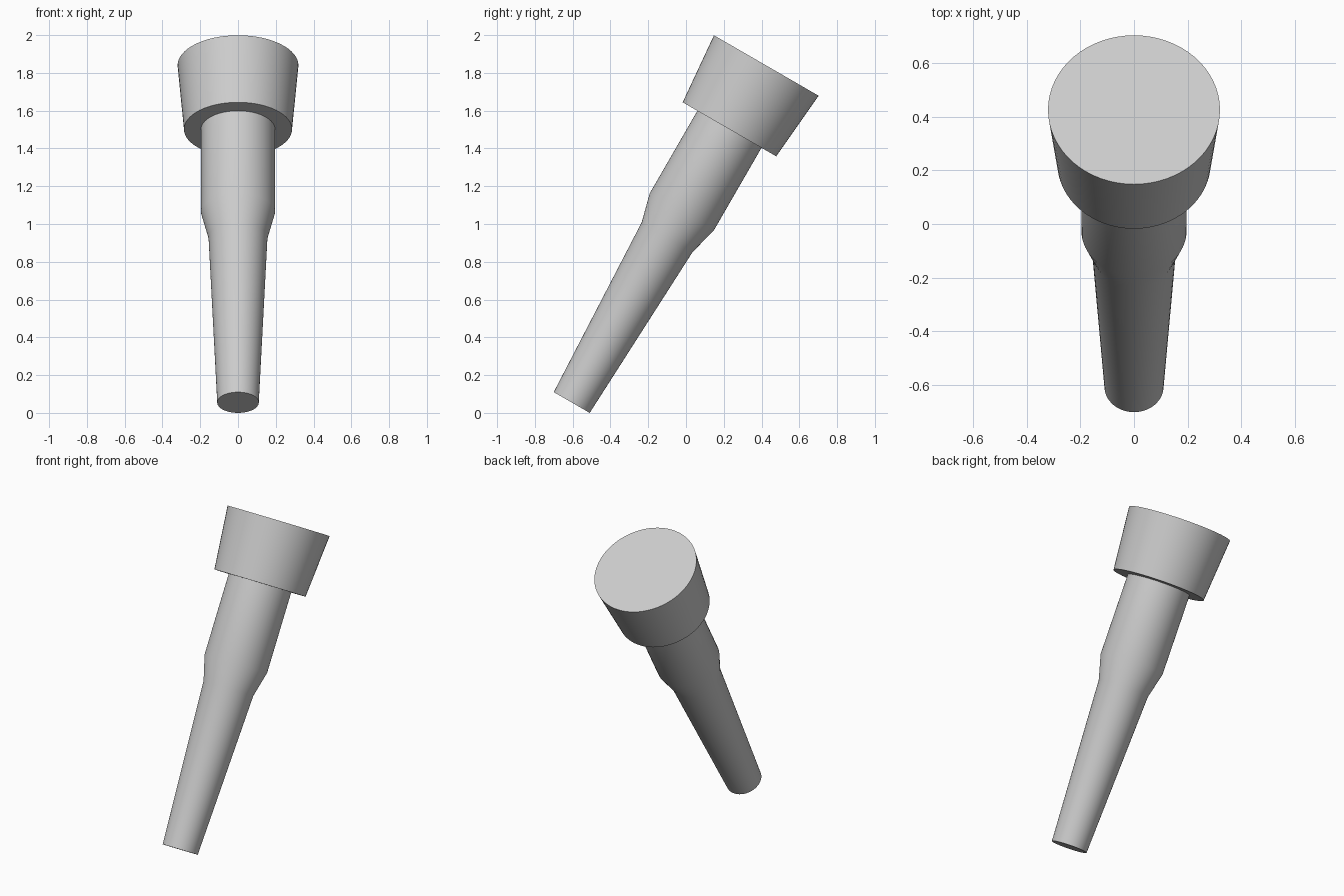
import bpy, bmesh, math
from mathutils import Matrix, Vector

cube = bpy.data.objects.get("Cube")
if cube:
    bpy.data.objects.remove(cube, do_unlink=True)

SIDES = 64
# The whole model leans 30 degrees towards the back
LEAN = Matrix.Translation(Vector((0, -0.605, 0.055))) @ Matrix.Rotation(math.radians(-30), 4, 'X')

grey = bpy.data.materials.new("plain grey")
grey.use_nodes = True
grey.diffuse_color = (0.6, 0.6, 0.6, 1)
grey.node_tree.nodes["Principled BSDF"].inputs["Base Color"].default_value = (0.6, 0.6, 0.6, 1)


def turned_part(name, profile):
    """Closed solid turned from (radius, height) pairs, listed bottom to top."""
    bm = bmesh.new()
    rings = []
    for radius, height in profile:
        angles = [2 * math.pi * i / SIDES for i in range(SIDES)]
        rings.append([bm.verts.new((radius * math.cos(a), radius * math.sin(a), height))
                      for a in angles])
    for low, high in zip(rings, rings[1:]):
        for i in range(SIDES):
            j = (i + 1) % SIDES
            bm.faces.new((low[i], low[j], high[j], high[i]))
    bm.faces.new(rings[0][::-1])
    bm.faces.new(rings[-1])
    mesh = bpy.data.meshes.new(name)
    bm.to_mesh(mesh)
    bm.free()
    mesh.materials.append(grey)
    obj = bpy.data.objects.new(name, mesh)
    bpy.context.collection.objects.link(obj)
    obj.matrix_world = LEAN
    bpy.ops.object.select_all(action='DESELECT')
    obj.select_set(True)
    bpy.context.view_layer.objects.active = obj
    bpy.ops.object.shade_smooth_by_angle(angle=math.radians(30))
    return obj


# Tapered shaft with a stepped shoulder
turned_part("shaft", [(0.11, 0), (0.156, 1.01), (0.196, 1.165), (0.196, 1.67)])
# Wide flared head
turned_part("head", [(0.286, 1.67), (0.32, 2.06)])
